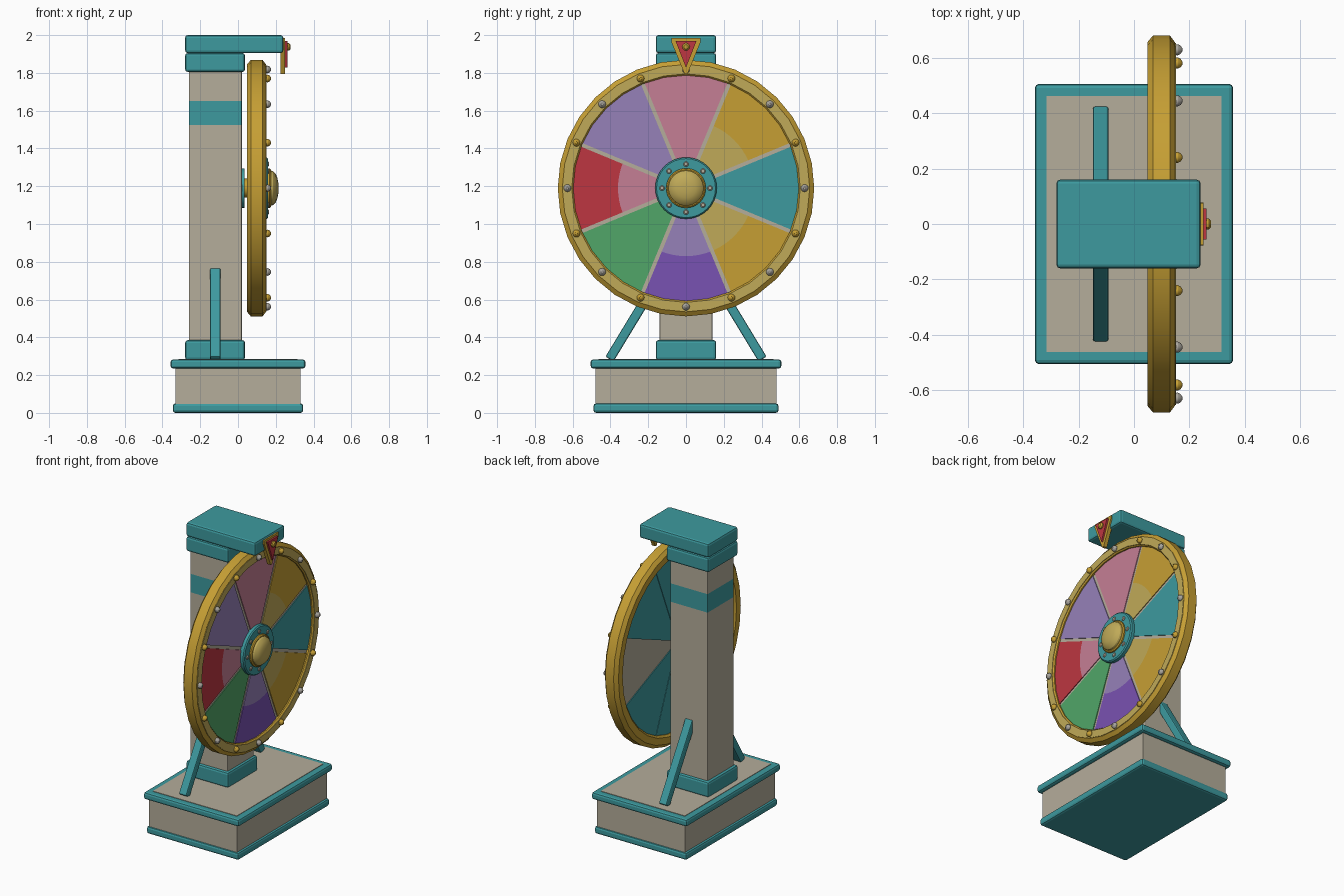
import bpy, bmesh, math
from mathutils import Vector, Matrix

if "Cube" in bpy.data.objects:
    bpy.data.objects.remove(bpy.data.objects["Cube"])


def mat(name, hex_rgb):
    m = bpy.data.materials.new(name)
    chans = [int(hex_rgb[i:i + 2], 16) / 255 for i in (0, 2, 4)]
    m.diffuse_color = [c / 12.92 if c < 0.04 else ((c + 0.055) / 1.055) ** 2.4 for c in chans] + [1]
    m.use_nodes = True
    m.node_tree.nodes["Principled BSDF"].inputs["Base Color"].default_value = m.diffuse_color
    return m


TEAL = mat("teal", "3d9a9f")
BEIGE = mat("beige", "b5ad9b")
GOLD = mat("gold", "c69f34")
PALE = mat("pale_gold", "c0aa58")
PINK = mat("pink", "c57f95")
LAV = mat("lavender", "9681b9")
PURPLE = mat("purple", "7952b2")
RED = mat("red", "bd3641")
GREEN = mat("green", "51a668")
SILVER = mat("silver", "a8a49c")

HUB_Z = 1.19      # wheel centre height
SEG = 2 * math.pi / 8


def finish(bm, name, *mats, smooth=False):
    bmesh.ops.recalc_face_normals(bm, faces=bm.faces)
    me = bpy.data.meshes.new(name)
    bm.to_mesh(me)
    bm.free()
    ob = bpy.data.objects.new(name, me)
    bpy.context.collection.objects.link(ob)
    for m in mats:
        me.materials.append(m)
    if smooth:
        bpy.ops.object.select_all(action='DESELECT')
        ob.select_set(True)
        bpy.context.view_layer.objects.active = ob
        bpy.ops.object.shade_smooth_by_angle(angle=math.radians(30))
    return ob


def box_bm(lo, hi, bevel=0):
    bm = bmesh.new()
    lo, hi = Vector(lo), Vector(hi)
    bmesh.ops.create_cube(bm, size=1, matrix=Matrix.Translation((lo + hi) / 2) @ Matrix.Diagonal((*(hi - lo), 1)))
    if bevel:
        bmesh.ops.bevel(bm, geom=bm.edges[:], offset=bevel, segments=2, profile=0.5, affect='EDGES')
    return bm


def box(name, lo, hi, m, bevel=0):
    return finish(box_bm(lo, hi, bevel), name, m)


def lathe(name, profile, m, sides=32, y=0, z=HUB_Z, closed=False):
    """Revolve (x, radius) points around an axis parallel to x."""
    bm = bmesh.new()
    rings = []
    for x, r in profile:
        rings.append([bm.verts.new((x, y + r * math.cos(a), z + r * math.sin(a)))
                      for a in (2 * math.pi * i / sides for i in range(sides))])
    pairs = list(zip(rings, rings[1:]))
    if closed:
        pairs.append((rings[-1], rings[0]))
    else:
        bm.faces.new(rings[0])
        bm.faces.new(rings[-1])
    for a, b in pairs:
        for i in range(sides):
            j = (i + 1) % sides
            bm.faces.new((a[i], a[j], b[j], b[i]))
    return finish(bm, name, m, smooth=True)


def prism(name, points, x0, x1, m):
    """Extrude a (y, z) outline along x."""
    bm = bmesh.new()
    f = bm.faces.new([bm.verts.new((x0, y, z)) for y, z in points])
    ext = bmesh.ops.extrude_face_region(bm, geom=[f])["geom"]
    bmesh.ops.translate(bm, vec=(x1 - x0, 0, 0), verts=[v for v in ext if isinstance(v, bmesh.types.BMVert)])
    return finish(bm, name, m)


def wedge(name, k, r0, r1, gap, x0, x1, m):
    """Sector plate number k with straight gaps of half width gap beside it."""
    pts = []
    for r, order in ((r0, 1), (r1, -1)):
        half = SEG / 2 - gap / r
        for i in range(9):
            a = k * SEG + order * half * (1 - i / 4)
            pts.append((r * math.cos(a), HUB_Z + r * math.sin(a)))
    return prism(name, pts, x0, x1, m)


# Base
box("base_body", (-0.33, -0.48, 0.03), (0.33, 0.48, 0.26), BEIGE)
box("base_bottom_trim", (-0.345, -0.49, 0), (0.345, 0.49, 0.05), TEAL, 0.014)
box("base_top_trim", (-0.357, -0.505, 0.235), (0.357, 0.505, 0.283), TEAL, 0.014)
box("base_top_panel", (-0.315, -0.462, 0.278), (0.315, 0.462, 0.286), BEIGE)

# Column with a painted band
bm = box_bm((-0.26, -0.14, 0.27), (0.02, 0.14, 1.84), 0.006)
for h in (1.525, 1.65):
    bmesh.ops.bisect_plane(bm, geom=bm.verts[:] + bm.edges[:] + bm.faces[:], plane_co=(0, 0, h), plane_no=(0, 0, 1))
for f in bm.faces:
    f.material_index = int(1.525 < f.calc_center_median().z < 1.65)
finish(bm, "column", BEIGE, TEAL)
box("column_foot", (-0.28, -0.16, 0.28), (0.037, 0.16, 0.385), TEAL, 0.014)
box("column_collar", (-0.28, -0.16, 1.805), (0.037, 0.16, 1.905), TEAL, 0.014)
box("top_arm", (-0.28, -0.16, 1.905), (0.24, 0.16, 2.0), TEAL, 0.014)

# Diagonal braces on both sides
for side, label in ((-1, "front"), (1, "back")):
    a, b = Vector((-0.12, side * 0.405, 0.285)), Vector((-0.12, side * 0.12, 0.755))
    d = b - a
    bm = box_bm((-0.028, -0.025, -d.length / 2), (0.028, 0.025, d.length / 2), 0.008)
    tilt = Matrix.Rotation(math.atan2(-d.y, d.z), 4, 'X')
    bmesh.ops.transform(bm, matrix=Matrix.Translation((a + b) / 2) @ tilt, verts=bm.verts)
    finish(bm, label + "_brace", TEAL)

# Wheel rim, its pale front face, and the disc
lathe("wheel_rim", [(0.048, 0.61), (0.048, 0.655), (0.068, 0.679), (0.13, 0.679),
                    (0.148, 0.655), (0.148, 0.605), (0.14, 0.597), (0.06, 0.597)], GOLD, closed=True)
lathe("rim_front_face", [(0.146, 0.605), (0.151, 0.605), (0.151, 0.653), (0.146, 0.653)], PALE, closed=True)
lathe("wheel_disc", [(0.07, 0.605), (0.127, 0.605)], BEIGE)

# Coloured sectors: (inner colour, outer colour), counted from +y upwards
sectors = [(TEAL, TEAL), (PALE, GOLD), (PINK, PINK), (LAV, LAV),
           (PINK, RED), (GREEN, GREEN), (LAV, PURPLE), (PALE, GOLD)]
for k, (inner, outer) in enumerate(sectors):
    if inner is outer:
        wedge(f"sector_{k}", k, 0.12, 0.598, 0.01, 0.126, 0.132, outer)
    else:
        wedge(f"sector_{k}_inner", k, 0.12, 0.36, 0.01, 0.126, 0.132, inner)
        wedge(f"sector_{k}_outer", k, 0.36, 0.598, 0.01, 0.126, 0.132, outer)
    if k % 4:
        wedge(f"back_sector_{k}", k, 0.06, 0.598, 0.002, 0.065, 0.071, TEAL)

# Hub and axle
lathe("axle", [(0.01, 0.05), (0.13, 0.05)], GOLD, 16)
lathe("axle_flange", [(0.015, 0.105), (0.035, 0.105)], TEAL, 24)
lathe("hub_plate", [(0.12, 0.163), (0.152, 0.163), (0.159, 0.156)], TEAL)
lathe("hub_ring", [(0.15, 0.105), (0.168, 0.105), (0.174, 0.098)], GOLD)
lathe("hub_dome", [(0.165, 0.095), (0.185, 0.09), (0.2, 0.075), (0.209, 0.052), (0.214, 0.025)], PALE)

# Studs around the hub and the rim
for i in range(8):
    a = i * SEG
    lathe(f"hub_bolt_{i}", [(0.155, 0.014), (0.161, 0.014), (0.165, 0.009)], BEIGE, 10,
          0.127 * math.cos(a), HUB_Z + 0.127 * math.sin(a))
for i in range(16):
    a = i * SEG / 2
    lathe(f"rim_stud_{i}", [(0.145, 0.019), (0.158, 0.02), (0.168, 0.015), (0.174, 0.006)],
          GOLD if i % 2 else SILVER, 12, 0.628 * math.cos(a), HUB_Z + 0.628 * math.sin(a))

# Pointer hanging over the wheel
prism("pointer_back", [(-0.076, 1.985), (0.076, 1.985), (0.078, 1.965), (0.008, 1.795), (-0.008, 1.795),
                       (-0.078, 1.965)], 0.225, 0.25, GOLD)
prism("pointer_face", [(-0.056, 1.97), (0.056, 1.97), (0, 1.828)], 0.245, 0.262, RED)
lathe("pointer_screw", [(0.255, 0.02), (0.27, 0.02), (0.278, 0.012)], GOLD, 12, 0, 1.938)
